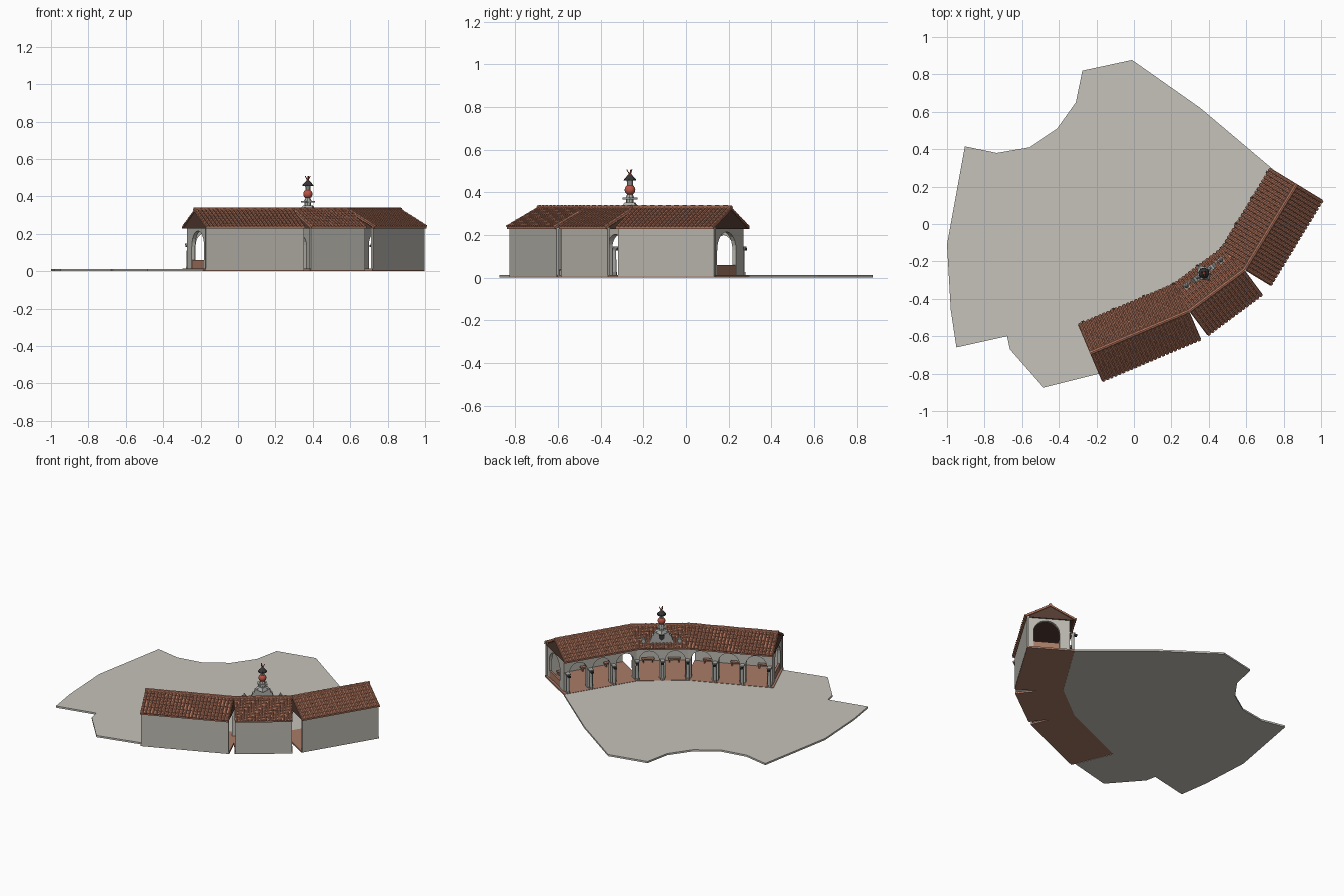
import bpy, bmesh, math
from mathutils import Vector, Matrix

cube = bpy.data.objects.get("Cube")
if cube:
    bpy.data.objects.remove(cube)


def material(name, r, g, b):
    m = bpy.data.materials.new(name)
    m.use_nodes = True
    m.diffuse_color = (r, g, b, 1)
    m.node_tree.nodes["Principled BSDF"].inputs["Base Color"].default_value = (r, g, b, 1)
    return m


PAVING = material("paving", .56, .54, .49)
PLASTER = material("plaster", .5, .48, .43)
STONE = material("stone", .42, .42, .40)
TILE = material("roof tile", .45, .18, .11)
BRICK = material("floor brick", .40, .20, .135)
WOOD = material("dark wood", .09, .045, .032)
RED = material("red", .48, .085, .055)
IRON = material("dark iron", .035, .035, .037)


def finish(name, bm, mat, place=None, cuts=(), smooth=False):
    # Trim by the mitre planes, place and link
    for co, no in cuts:
        bmesh.ops.bisect_plane(bm, geom=bm.verts[:] + bm.edges[:] + bm.faces[:],
                               plane_co=co, plane_no=no, clear_outer=True)
    bmesh.ops.recalc_face_normals(bm, faces=bm.faces)
    mesh = bpy.data.meshes.new(name)
    bm.to_mesh(mesh)
    bm.free()
    mesh.materials.append(mat)
    ob = bpy.data.objects.new(name, mesh)
    bpy.context.collection.objects.link(ob)
    if place:
        ob.matrix_world = place
    if smooth:
        for p in mesh.polygons:
            p.use_smooth = True
    return ob


def prism(bm, outline, d0, d1, axis):
    # Extrude an outline along one axis (0, 1 or 2)
    def put(p, d):
        q = list(p)
        q.insert(axis, d)
        return bm.verts.new(q)
    a = [put(p, d0) for p in outline]
    b = [put(p, d1) for p in outline]
    bm.faces.new(a)
    bm.faces.new(b[::-1])
    for i in range(len(a)):
        j = (i + 1) % len(a)
        bm.faces.new((a[i], b[i], b[j], a[j]))


def box(bm, x0, x1, y0, y1, z0, z1):
    prism(bm, [(x0, y0), (x1, y0), (x1, y1), (x0, y1)], z0, z1, 2)


def frustum(bm, x, y, z0, z1, r0, r1, sides=12):
    bmesh.ops.create_cone(bm, cap_ends=True, segments=sides, radius1=r0, radius2=r1, depth=z1 - z0,
                          matrix=Matrix.Translation((x, y, (z0 + z1) / 2)))


def half_tile(bm, p0, p1, r0, r1, up):
    # Half-round tile tapering from p0 to p1
    p0, p1 = Vector(p0), Vector(p1)
    side = (p1 - p0).normalized().cross(up)
    rows = []
    for p, r in ((p0, r0), (p1, r1)):
        rows.append([bm.verts.new(p + side * r * math.cos(math.pi * k / 4)
                                  + up * r * math.sin(math.pi * k / 4)) for k in range(5)])
    for k in range(4):
        bm.faces.new((rows[0][k], rows[0][k + 1], rows[1][k + 1], rows[1][k]))
    bm.faces.new(rows[0])
    bm.faces.new(rows[1][::-1])


def arcade_outline(a, b, nodes, pier, foot, spring, top):
    # Wall elevation with a round arch between each pair of nodes
    pts = [(a, foot), (a, top), (b, top), (b, foot)]
    for n0, n1 in reversed(list(zip(nodes, nodes[1:]))):
        c, r = (n0 + n1) / 2, (n1 - n0) / 2 - pier
        pts.append((c + r, foot))
        pts += [(c + r * math.cos(math.pi * k / 12), spring + r * math.sin(math.pi * k / 12))
                for k in range(13)]
        pts.append((c - r, foot))
    return pts


# Paved square
plaza = [(-.905, .415), (-.735, .38), (-.56, .41), (-.41, .51), (-.31, .65), (-.275, .82),
         (-.01, .877), (.355, .62), (.74, .295), (.475, -.13), (.215, -.33), (-.29, -.55),
         (-.185, -.8), (-.485, -.875), (-.665, -.67), (-.68, -.6), (-.95, -.66), (-.98, -.46), (-1, -.11)]
bm = bmesh.new()
prism(bm, plaza, 0, .012, 2)
finish("paved_square", bm, PAVING)

# Ridge line of the three wings; local axes are along, inward, up
RIDGE = [Vector(p) for p in ((-.235, -.69), (.295, -.465), (.59, -.245), (.87, .214))]
ANG = [math.atan2(*(q - p).yx) for p, q in zip(RIDGE, RIDGE[1:])]
EAVE, EAVE_Z, TOP_Z, WALL_Z = .163, .238, .328, .235
BAYS = [3, 2, 3]


def build_wing(i, name):
    length = (RIDGE[i + 1] - RIDGE[i]).length
    place = Matrix.Translation((*RIDGE[i], 0)) @ Matrix.Rotation(ANG[i], 4, 'Z')
    h0 = (ANG[i] - ANG[i - 1]) / 2 if i > 0 else 0
    h1 = (ANG[i + 1] - ANG[i]) / 2 if i < 2 else 0
    cuts = []
    if i > 0:
        cuts.append((Vector((0, 0, 0)), Vector((-math.cos(h0), math.sin(h0), 0))))
    if i < 2:
        cuts.append((Vector((length, 0, 0)), Vector((math.cos(h1), math.sin(h1), 0))))

    def nodes(o):
        a = o * math.tan(h0) if i > 0 else .03
        b = length - (o * math.tan(h1) if i < 2 else .03)
        return [a + (b - a) * k / BAYS[i] for k in range(BAYS[i] + 1)]

    # Roof core and gable
    bm = bmesh.new()
    prism(bm, [(-.155, .229), (.155, .229), (0, TOP_Z - .01)], .004, length - .004, 0)
    finish(name + "_roof_timber", bm, WOOD, place, cuts)

    # Roof slopes with rows of tiles
    bm = bmesh.new()
    count = round(length / .0235)
    for sign in (-1, 1):
        prism(bm, [(0, TOP_Z), (sign * EAVE, EAVE_Z), (sign * EAVE, EAVE_Z - .009), (0, TOP_Z - .009)],
              0, length, 0)
        up = Vector((0, sign * (TOP_Z - EAVE_Z), EAVE)).normalized()
        low, high = Vector((0, sign * (EAVE + .003), EAVE_Z)), Vector((0, 0, TOP_Z))
        for k in range(count):
            shift = Vector(((k + .5) * length / count, 0, 0))
            for t in range(7):
                half_tile(bm, low.lerp(high, t / 7) + shift, low.lerp(high, (t + 1) / 7) + shift,
                          .0095, .0075, up)
    ridge_count = round(length / .045)
    for k in range(ridge_count):
        step = length / ridge_count
        half_tile(bm, (k * step, 0, TOP_Z), ((k + 1) * step, 0, TOP_Z), .013, .011, Vector((0, 0, 1)))
    finish(name + "_roof_tiles", bm, TILE, place, cuts)

    # Brick floor
    bm = bmesh.new()
    box(bm, 0, length, -.15, .16, .002, .014)
    finish(name + "_floor", bm, BRICK, place, cuts)

    # Outer wall, arcade and open end wall
    bm = bmesh.new()
    box(bm, .005, length - .003, -.152, -.14, .005, WALL_Z)
    ns = nodes(.11)
    start = .012 if i == 0 else -.03
    end = length - .012 if i == 2 else length + .03
    prism(bm, arcade_outline(start, end, ns, .02, .012, .14, WALL_Z), .095, .125, 1)
    for w, s in ((0, .012), (2, length - .032)):
        if i == w:
            prism(bm, arcade_outline(-.145, .1, [-.14, .09], .03, .012, .13, WALL_Z), s, s + .02, 0)
            low = bmesh.new()
            box(low, s + .003, s + .017, -.12, .07, .012, .06)
            finish(name + "_end_parapet", low, BRICK, place)
    finish(name + "_walls", bm, PLASTER, place, cuts)

    # Benches against the outer wall
    bm = bmesh.new()
    for a, b in zip(ns, ns[1:]):
        c = (a + b) / 2
        box(bm, c - .04, c + .04, -.13, -.105, .034, .042)
        for x in (c - .033, c + .026):
            box(bm, x, x + .007, -.128, -.107, .012, .036)
    finish(name + "_benches", bm, BRICK, place)

    # Columns; shared corner columns belong to the middle wing
    cols = nodes(.147)
    cols = cols[:-1] if i == 0 else cols[1:] if i == 2 else cols
    bm, caps = bmesh.new(), bmesh.new()
    for s in cols:
        frustum(bm, s, .147, .01, .026, .014, .014, 8)
        frustum(bm, s, .147, .026, .128, .0105, .009)
        frustum(bm, s, .147, .128, .14, .009, .014)
        box(bm, s - .014, s + .014, .12, .161, .14, .147)
        box(caps, s - .007, s + .007, .155, .174, .128, .14)
    finish(name + "_columns", bm, STONE, place)
    finish(name + "_column_brackets", caps, IRON, place)
    return place, length


build_wing(0, "right_wing")
place, length = build_wing(1, "middle_wing")
build_wing(2, "left_wing")

# Scrolled pediment over the middle wing
mid, depth = length / 2, .115
half = [(.13, .235), (.13, .268), (.118, .278), (.104, .274), (.094, .262), (.08, .266),
        (.07, .285), (.062, .31), (.05, .318), (.05, .33), (.03, .342)]
bm = bmesh.new()
prism(bm, [(mid + x, z) for x, z in half] + [(mid - x, z) for x, z in reversed(half)],
      depth - .015, depth + .015, 1)
for sign in (-1, 1):
    x = mid + sign * .115
    box(bm, x - .013, x + .013, depth - .016, depth + .016, .268, .284)
    frustum(bm, x, depth, .284, .305, .011, .003, 8)
# Pedestal under the ball
frustum(bm, mid, depth, .332, .352, .05, .032, 4)
frustum(bm, mid, depth, .352, .366, .018, .018, 8)
box(bm, mid - .03, mid + .03, depth - .022, depth + .022, .366, .376)
frustum(bm, mid, depth, .376, .392, .02, .013, 8)
frustum(bm, mid, depth, .432, .46, .013, .016, 10)
finish("pediment", bm, STONE, place)

# Shield plate
bm = bmesh.new()
prism(bm, [(mid - .018, .318), (mid + .018, .318), (mid + .018, .298), (mid, .28), (mid - .018, .298)],
      depth + .015, depth + .021, 1)
finish("shield", bm, IRON, place)

# Ball, dark canopy and red crest
bm = bmesh.new()
bmesh.ops.create_uvsphere(bm, u_segments=20, v_segments=12, radius=.025,
                          matrix=Matrix.Translation((mid, depth, .412)))
finish("ball", bm, RED, place, smooth=True)
bm = bmesh.new()
frustum(bm, mid, depth, .455, .463, .03, .028, 8)
frustum(bm, mid, depth, .463, .484, .027, .008, 8)
finish("canopy", bm, IRON, place)
bm = bmesh.new()
frustum(bm, mid, depth, .482, .49, .008, .006, 8)
for k in range(3):
    a = k * math.tau / 3
    half_tile(bm, (mid, depth, .486), (mid + .014 * math.cos(a), depth + .014 * math.sin(a), .508),
              .005, .004, Vector((math.cos(a), math.sin(a), 0)))
finish("crest", bm, RED, place)
